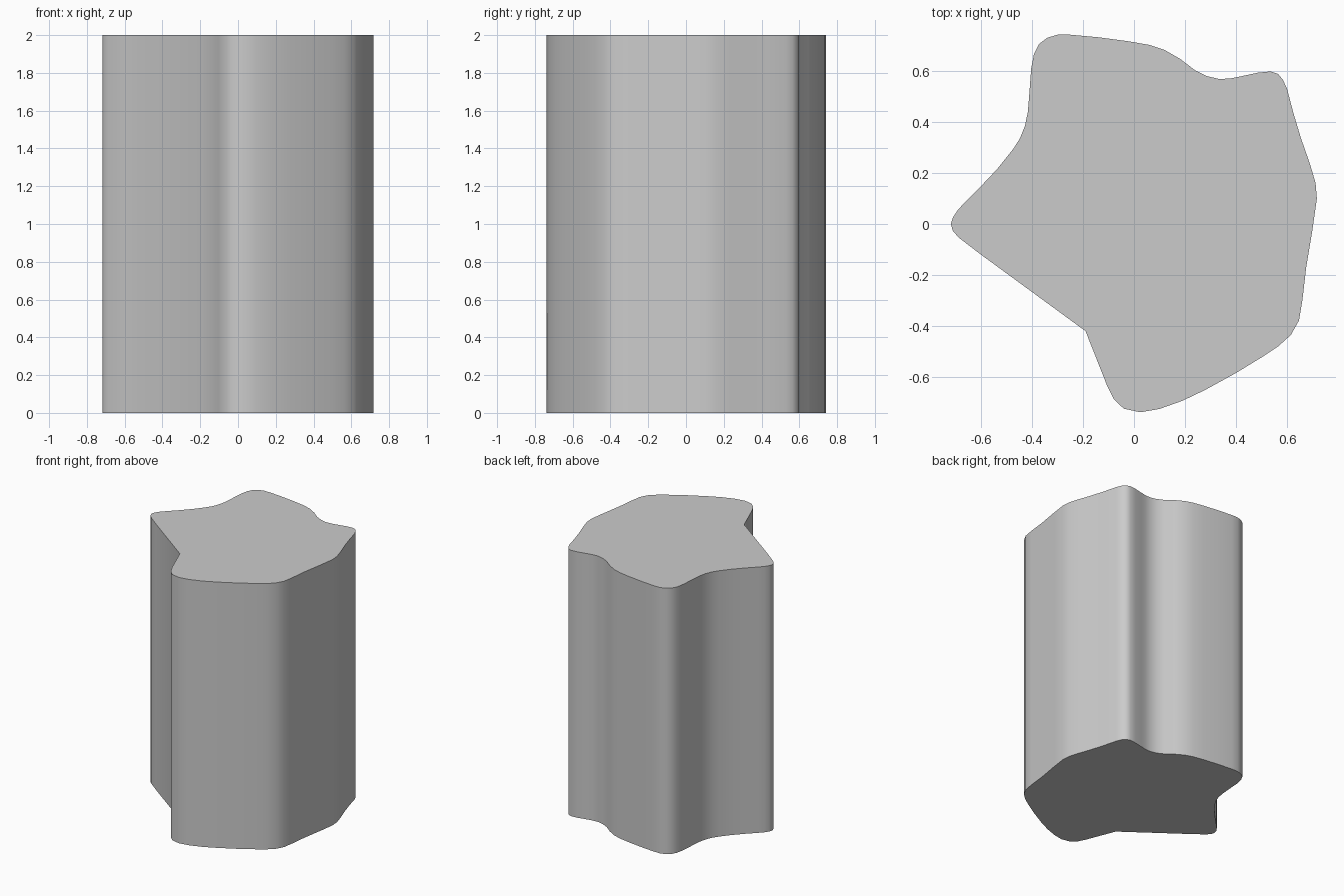
import bpy
import bmesh
import math

# Wavy outline of the column, counter-clockwise from the left tip
OUTLINE = [
    (-0.718, 0.0), (-0.71, -0.028), (-0.685, -0.055), (-0.60, -0.12), (-0.19, -0.42),
    (-0.105, -0.635), (-0.078, -0.688), (-0.04, -0.724), (0.025, -0.738),
    (0.10, -0.725), (0.19, -0.693), (0.28, -0.65), (0.40, -0.584), (0.50, -0.523),
    (0.565, -0.48), (0.615, -0.435), (0.647, -0.378), (0.66, -0.30),
    (0.675, -0.17), (0.70, -0.02), (0.717, 0.10), (0.712, 0.16), (0.69, 0.235),
    (0.655, 0.335), (0.625, 0.435), (0.60, 0.53), (0.584, 0.565), (0.565, 0.588),
    (0.535, 0.598), (0.485, 0.593), (0.42, 0.579), (0.38, 0.571), (0.335, 0.568),
    (0.285, 0.58), (0.24, 0.602), (0.18, 0.648), (0.12, 0.682), (0.06, 0.702),
    (-0.02, 0.716), (-0.14, 0.732), (-0.25, 0.742), (-0.30, 0.742), (-0.34, 0.73),
    (-0.372, 0.706), (-0.392, 0.667), (-0.403, 0.61), (-0.412, 0.49),
    (-0.416, 0.44), (-0.428, 0.383), (-0.448, 0.334), (-0.475, 0.292),
    (-0.535, 0.217), (-0.60, 0.148), (-0.66, 0.088), (-0.69, 0.056), (-0.71, 0.026),
]
HEIGHT = 2.0

# Extrude the outline into a solid column
bm = bmesh.new()
base = bm.faces.new([bm.verts.new((x, y, 0)) for x, y in OUTLINE])
top = bmesh.ops.extrude_face_region(bm, geom=[base], use_keep_orig=True)
bmesh.ops.translate(bm, vec=(0, 0, HEIGHT),
                    verts=[g for g in top["geom"] if isinstance(g, bmesh.types.BMVert)])
bmesh.ops.recalc_face_normals(bm, faces=bm.faces)
mesh = bpy.data.meshes.new("wavy_column")
bm.to_mesh(mesh)
bm.free()

column = bpy.data.objects.new("wavy_column", mesh)
bpy.context.collection.objects.link(column)

# Plain grey colour
grey = bpy.data.materials.new("light grey")
grey.diffuse_color = (0.6, 0.6, 0.6, 1)
mesh.materials.append(grey)

# Smooth walls, sharp rims and notch
bpy.context.view_layer.objects.active = column
column.select_set(True)
bpy.ops.object.shade_smooth_by_angle(angle=math.radians(35))
